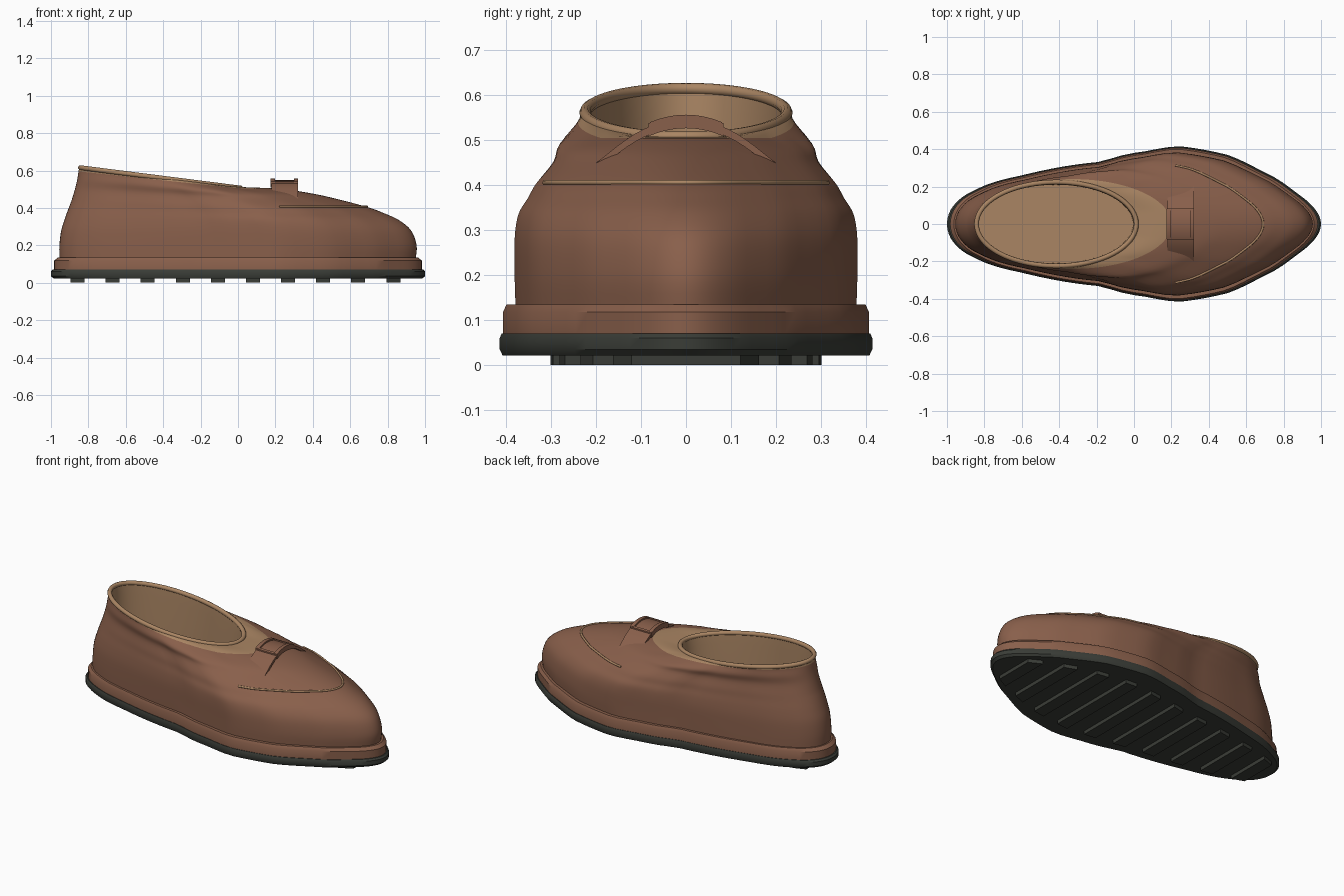
import bpy, bmesh, math

if "Cube" in bpy.data.objects:
    bpy.data.objects.remove(bpy.data.objects["Cube"])

N = 96  # points around each contour


def material(name, rgb):
    m = bpy.data.materials.new(name)
    m.diffuse_color = (*rgb, 1)
    m.use_nodes = True
    m.node_tree.nodes["Principled BSDF"].inputs["Base Color"].default_value = m.diffuse_color
    return m


BROWN = material("brown leather", (0.25, 0.115, 0.07))
TAN = material("tan lining", (0.40, 0.235, 0.125))
DARK = material("dark rubber", (0.042, 0.046, 0.038))

# foot width factor along the length (-1 heel, 1 toe)
GX = [-1, -.95, -.85, -.6, -.2, 0, .25, .5, .75, .9, 1]
GY = [.39, .37, .345, .325, .337, .38, .429, .427, .378, .33, .31]


def catmull(a, b, c, d, t):
    return .5 * (2*b + (c-a)*t + (2*a-5*b+4*c-d)*t*t + (3*b-a-3*c+d)*t**3)


def foot(c):
    i = max(k for k in range(len(GX) - 1) if GX[k] <= c + 1e-9 or k == 0)
    t = min(1, max(0, (c - GX[i]) / (GX[i+1] - GX[i])))
    t = t * t * (3 - 2 * t) * .5 + t * .5
    return GY[i] + (GY[i+1] - GY[i]) * t


def point(level, a):
    """Point on a contour: heel x, toe x, foot scale, ellipse blend, ellipse width, toe z, heel z"""
    xh, xt, s, t, b, zf, zh = level
    c = math.cos(a)
    x = (xh + xt) / 2 + (xt - xh) / 2 * c
    y = math.sin(a) * (foot(c) * s * (1 - t) + b * t)
    return (x, y, zf + (zh - zf) * min(1, max(0, -x / .85)))


def contour(level):
    return [point(level, 2 * math.pi * i / N) for i in range(N)]


def smooth_loops(loops, steps=4):
    out = []
    for k in range(len(loops) - 1):
        quad = [loops[min(max(j, 0), len(loops) - 1)] for j in range(k-1, k+3)]
        for s in range(steps):
            out.append([tuple(catmull(*[q[i][m] for q in quad], s / steps) for m in range(3))
                        for i in range(len(loops[0]))])
    return out + [loops[-1]]


def loft(name, loops, mats, closed=False, mat_rule=None, angle=35):
    """Skin a stack of loops; cap the ends unless the stack itself closes."""
    bm = bmesh.new()
    rings = [[bm.verts.new(p) for p in lp] for lp in loops]
    n, r = len(loops[0]), len(loops)
    for k in range(r if closed else r - 1):
        for i in range(n):
            A, B = rings[k], rings[(k + 1) % r]
            f = bm.faces.new((A[i], A[(i+1) % n], B[(i+1) % n], B[i]))
            f.material_index = mat_rule(k) if mat_rule else 0
    if not closed:
        bm.faces.new(rings[0][::-1])
        f = bm.faces.new(rings[-1])
        f.material_index = mat_rule(r) if mat_rule else 0
    bmesh.ops.recalc_face_normals(bm, faces=bm.faces)
    me = bpy.data.meshes.new(name)
    bm.to_mesh(me)
    bm.free()
    ob = bpy.data.objects.new(name, me)
    bpy.context.collection.objects.link(ob)
    for m in mats:
        me.materials.append(m)
    bpy.ops.object.select_all(action='DESELECT')
    ob.select_set(True)
    bpy.context.view_layer.objects.active = ob
    bpy.ops.object.shade_smooth_by_angle(angle=math.radians(angle))
    return ob


def tube(name, pts, radius, mat, cyclic=False):
    cu = bpy.data.curves.new(name, 'CURVE')
    cu.dimensions = '3D'
    cu.bevel_depth = radius
    cu.bevel_resolution = 3
    cu.use_fill_caps = True
    sp = cu.splines.new('POLY')
    sp.points.add(len(pts) - 1)
    for p, q in zip(sp.points, pts):
        p.co = (*q, 1)
    sp.use_cyclic_u = cyclic
    cu.materials.append(mat)
    ob = bpy.data.objects.new(name, cu)
    bpy.context.collection.objects.link(ob)


# outsole and welt
def slab(s, z):
    return contour((-s, s, s, 0, 0, z, z))


loft("outsole", [slab(.985, .022), slab(1, .035), slab(1, .06), slab(.99, .07)], [DARK])
loft("welt", [slab(.983, .068), slab(.983, .118), slab(.963, .135)], [BROWN])

# tread bars
for i in range(10):
    x = -.858 + .1876 * i
    loops = []
    for z in (0, .03):
        lp = []
        for dx, side in ((-.0375, -1), (.0375, -1), (.0375, 1), (-.0375, 1)):
            c = x + dx
            lp.append((c, side * .725 * foot(c) * math.sqrt(1 - c * c), z))
        loops.append(lp)
    loft("tread_bar", loops, [DARK])

# upper with tan collar zone and hollow lining
LEVELS = [
    (-.955, .95, .915, 0, 0, .13, .13),
    (-.955, .955, .92, 0, 0, .20, .20),
    (-.945, .925, .92, 0, 0, .28, .28),
    (-.925, .86, .90, 0, 0, .335, .345),
    (-.905, .78, .87, .1, .28, .372, .40),
    (-.89, .69, .84, .2, .28, .405, .44),
    (-.872, .52, .78, .4, .26, .45, .50),
    (-.86, .38, .78, .6, .26, .48, .55),
    (-.853, .2, 0, 1, .24, .505, .595),
    (-.848, .02, 0, 1, .232, .508, .622),
]
outer = smooth_loops([contour(l) for l in LEVELS])
tan_start = 4 * (len(LEVELS) - 2)
inner = [contour(l) for l in ((-.835, .005, 0, 1, .215, .508, .62),
                              (-.832, .0, 0, 1, .212, .45, .55),
                              (-.83, -.005, 0, 1, .21, .17, .17))]
loft("upper", outer + inner, [BROWN, TAN], mat_rule=lambda k: int(k >= tan_start))

# collar ring
tube("collar_ring", contour((-.842, .012, 0, 1, .224, .508, .616)), .013, TAN, True)

# apron stitch line over the toe
arc = [point(LEVELS[5], math.radians(d)) for d in range(-90, 91, 2)]
tube("apron_stitch", [(x, y, z + .001) for x, y, z in arc if x > .22], .006, TAN)


# strap across the instep
def strap_z(y):
    y = abs(y)
    return .548 - 2.6 * y * y if y < .15 else .4895 - .8 * (y - .15)


def arched_band(name, x0, x1, y0, y1, lift, thick):
    loops = []
    for i in range(25):
        y = y0 + (y1 - y0) * i / 24
        z = strap_z(y) + lift
        loops.append([(x0, y, z - thick), (x1, y, z - thick), (x1, y, z), (x0, y, z)])
    loft(name, loops, [BROWN])


arched_band("strap", .18, .32, -.225, .225, 0, .018)
for x in (.175, .30):
    arched_band("strap_rail", x, x + .022, -.08, .08, .009, .03)
for y in (-.077, .077):
    arched_band("strap_crossbar", .176, .321, y - .006, y + .006, .008, .028)
